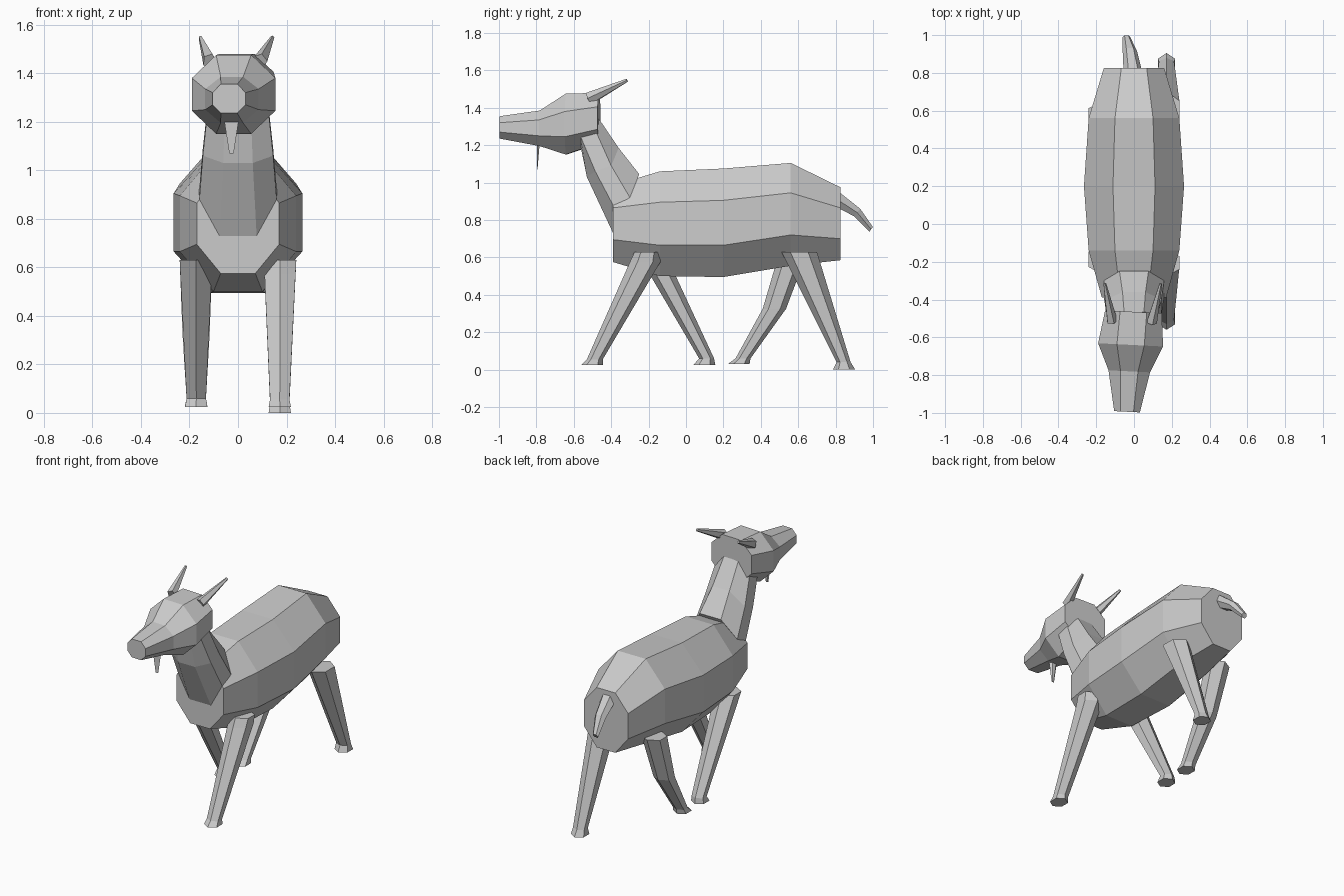
import bpy
import bmesh
import math
from mathutils import Vector

default = bpy.data.objects.get("Cube")
if default:
    bpy.data.objects.remove(default, do_unlink=True)

grey = bpy.data.materials.new("plain grey")
grey.use_nodes = True
COLOUR = (0.6, 0.6, 0.6, 1)
grey.diffuse_color = COLOUR
grey.node_tree.nodes["Principled BSDF"].inputs["Base Color"].default_value = COLOUR


def loft(name, rings):
    """Skin a list of equal-length point rings and cap both ends."""
    bm = bmesh.new()
    loops = [[bm.verts.new(p) for p in ring] for ring in rings]
    n = len(loops[0])
    for a, b in zip(loops, loops[1:]):
        for i in range(n):
            j = (i + 1) % n
            bm.faces.new((a[i], a[j], b[j], b[i]))
    bm.faces.new(loops[0])
    bm.faces.new(loops[-1])
    bmesh.ops.recalc_face_normals(bm, faces=bm.faces)
    mesh = bpy.data.meshes.new(name)
    bm.to_mesh(mesh)
    bm.free()
    mesh.materials.append(grey)
    obj = bpy.data.objects.new(name, mesh)
    bpy.context.collection.objects.link(obj)
    return obj


def octagon(half, pts, cx=0, flat=0.42, skew=0):
    """Octagon mirrored in x; pts are four (y, z) pairs, bottom to top."""
    widths = (half * flat, half, half, half * flat)
    right = [(cx + w, y + skew * w, z) for w, (y, z) in zip(widths, pts)]
    left = [(cx - w, y - skew * w, z) for w, (y, z) in zip(widths, pts)]
    return right + left[::-1]


def upright(y, half, heights, **kw):
    return octagon(half, [(y, z) for z in heights], **kw)


def tube_ring(centre, axis, rx, rz, sides):
    """Ring around an axis, rx sideways and rz upwards."""
    axis = Vector(axis).normalized()
    side = axis.cross(Vector((0, 0, 1))).normalized()
    up = side.cross(axis)
    turn = [2 * math.pi * i / sides for i in range(sides)]
    return [Vector(centre) + side * rx * math.cos(t) + up * rz * math.sin(t) for t in turn]


# Barrel-shaped torso
loft("torso", [
    upright(-0.39, 0.17, (0.575, 0.695, 0.865, 0.985)),
    upright(-0.14, 0.24, (0.50, 0.665, 0.895, 1.06)),
    upright(0.20, 0.265, (0.495, 0.665, 0.905, 1.075)),
    upright(0.56, 0.24, (0.555, 0.72, 0.945, 1.105)),
    upright(0.825, 0.16, (0.585, 0.70, 0.865, 0.975)),
])

# Neck leaning forward out of the chest
loft("neck", [
    octagon(0.16, [(-0.39, 0.73), (-0.385, 0.87), (-0.30, 0.92), (-0.25, 1.045)], flat=0.48),
    octagon(0.145, [(-0.53, 1.03), (-0.485, 1.06), (-0.40, 1.09), (-0.36, 1.185)]),
    octagon(0.125, [(-0.575, 1.25), (-0.565, 1.25), (-0.48, 1.27), (-0.465, 1.34)]),
])

# Head turned slightly to one side
turn = {"skew": -0.05}
loft("head", [
    upright(-0.465, 0.15, (1.21, 1.285, 1.405, 1.48), cx=-0.003, flat=0.47, **turn),
    upright(-0.64, 0.172, (1.15, 1.245, 1.38, 1.475), cx=-0.018, **turn),
    upright(-0.78, 0.11, (1.195, 1.25, 1.335, 1.385), cx=-0.025, **turn),
    upright(-0.994, 0.068, (1.235, 1.27, 1.32, 1.355), cx=-0.037, flat=0.5, **turn),
])

# Swept-back horns
for name, base, tip in (
    ("right_horn", (-0.117, -0.515, 1.45), (-0.155, -0.315, 1.547)),
    ("left_horn", (0.092, -0.52, 1.45), (0.142, -0.315, 1.547)),
):
    axis = Vector(tip) - Vector(base)
    loft(name, [tube_ring(base, axis, 0.03, 0.034, 5), tube_ring(tip, axis, 0.008, 0.009, 5)])

# Flat tapering beard
loft("beard", [
    [(x - 0.027, y, z) for x, y in ((-w, -0.797), (w, -0.797), (w * 0.5, -0.797 + d), (-w * 0.5, -0.797 + d))]
    for w, d, z in ((0.033, 0.016, 1.225), (0.009, 0.003, 1.07))
])

# Drooping tail
loft("tail", [
    tube_ring((-0.005, 0.80, 0.915), (0, 1, -0.6), 0.05, 0.045, 6),
    tube_ring((-0.022, 0.915, 0.84), (0, 1, -0.8), 0.038, 0.03, 6),
    tube_ring((-0.04, 0.99, 0.75), (0, 1, -0.7), 0.02, 0.018, 6),
])


# Six-sided legs: each row is front y, back y, height, half width
def leg(name, side, rows):
    rings = []
    for front, back, z, half in rows:
        mid, depth = (front + back) / 2, (back - front) / 2
        turns = [math.pi * i / 3 for i in range(6)]
        rings.append([(side * (0.172 + 0.05 * (half - 0.04)) + half / 0.866 * math.sin(t),
                       mid - depth * math.cos(t), z) for t in turns])
    loft(name, rings)


leg("left_front_leg", 1, [
    (-0.275, -0.135, 0.63, 0.067), (-0.30, -0.137, 0.575, 0.064),
    (-0.53, -0.445, 0.055, 0.04), (-0.56, -0.443, 0.025, 0.046)])
leg("right_front_leg", -1, [
    (-0.265, -0.115, 0.63, 0.067), (0.07, 0.15, 0.06, 0.04), (0.04, 0.157, 0.025, 0.046)])
leg("left_hind_leg", 1, [
    (0.51, 0.70, 0.63, 0.067), (0.805, 0.88, 0.04, 0.04), (0.785, 0.905, 0.0, 0.046)])
leg("right_hind_leg", -1, [
    (0.50, 0.65, 0.63, 0.067), (0.41, 0.535, 0.325, 0.056),
    (0.265, 0.345, 0.06, 0.04), (0.225, 0.34, 0.03, 0.046)])
